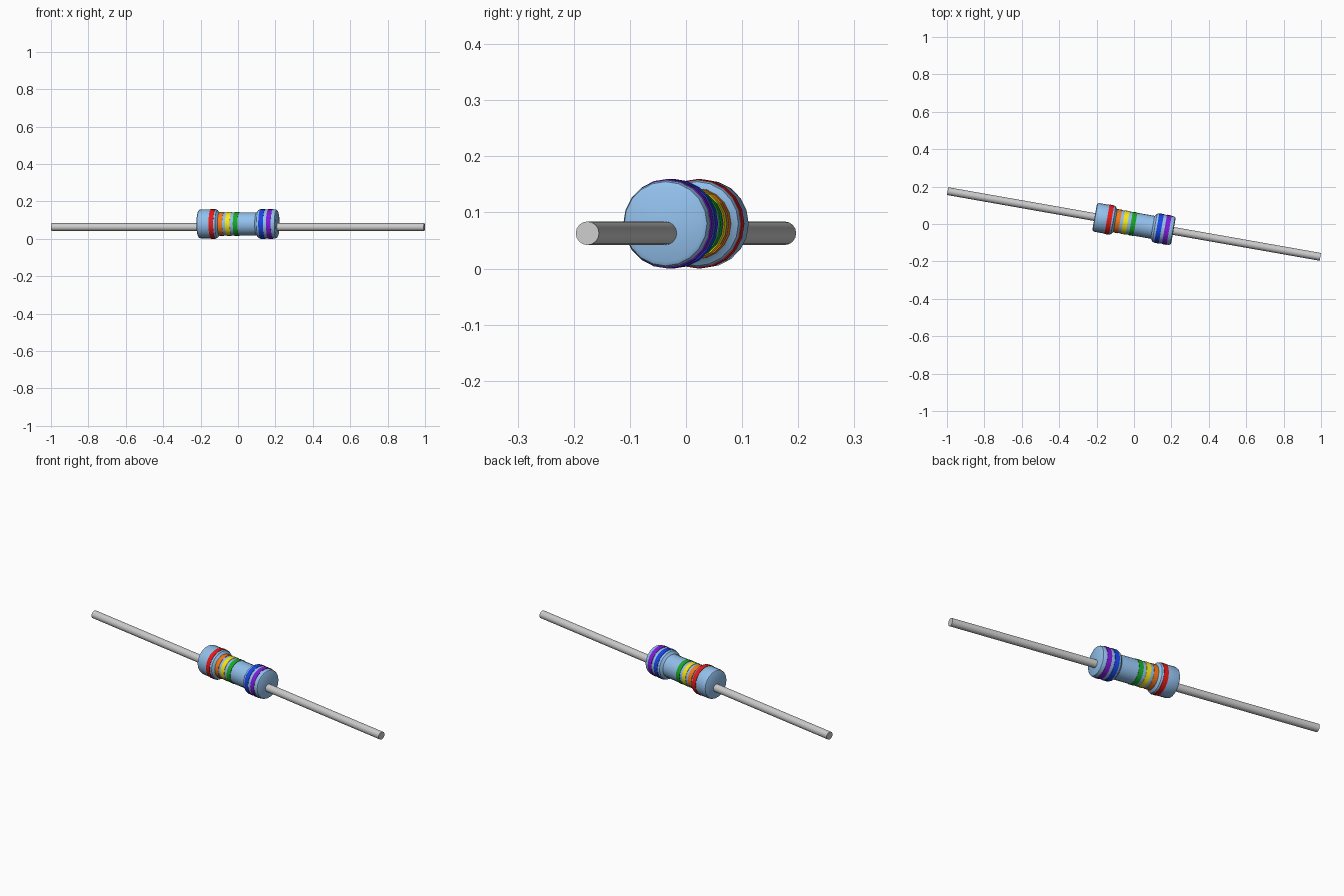
import bpy, bmesh, math
from mathutils import Matrix

if "Cube" in bpy.data.objects:
    bpy.data.objects.remove(bpy.data.objects["Cube"])

TILT = Matrix.Rotation(math.radians(-10), 4, 'Z')
CZ = 0.08          # body axis height
WIRE_Z = 0.063     # leads sit slightly below the body axis


def material(name, rgb):
    m = bpy.data.materials.new(name)
    m.diffuse_color = (*rgb, 1)
    m.use_nodes = True
    m.node_tree.nodes["Principled BSDF"].inputs["Base Color"].default_value = m.diffuse_color
    return m


def lathe(name, profile, z, sides, mat=None, closed=False):
    """Spin (position along axis, radius) points around the part's long axis."""
    bm = bmesh.new()
    rings = []
    for t, r in profile:
        rings.append([bm.verts.new((t, r * math.sin(a), r * math.cos(a)))
                      for a in (2 * math.pi * i / sides for i in range(sides))])
    pairs = list(zip(rings, rings[1:]))
    if closed:
        pairs.append((rings[-1], rings[0]))
    else:
        bm.faces.new(rings[0])
        bm.faces.new(rings[-1])
    for a, b in pairs:
        for i in range(sides):
            j = (i + 1) % sides
            bm.faces.new((a[i], a[j], b[j], b[i]))
    bmesh.ops.recalc_face_normals(bm, faces=bm.faces)
    bm.transform(Matrix.Translation((0, 0, z)) @ TILT)
    me = bpy.data.meshes.new(name)
    bm.to_mesh(me)
    bm.free()
    ob = bpy.data.objects.new(name, me)
    bpy.context.collection.objects.link(ob)
    if mat:
        me.materials.append(mat)
    bpy.ops.object.select_all(action='DESELECT')
    ob.select_set(True)
    bpy.context.view_layer.objects.active = ob
    bpy.ops.object.shade_smooth_by_angle(angle=math.radians(35))
    return ob


# body: two bulged end caps joined by a narrower barrel
half = [(0.214, 0.068), (0.210, 0.075), (0.201, 0.078), (0.121, 0.078),
        (0.112, 0.075), (0.107, 0.068), (0.101, 0.062)]
profile = [(-t, r) for t, r in half] + half[::-1]
lathe("resistor_body", profile, CZ, 20, material("body_blue", (0.29, 0.53, 0.84)))

# colour bands: thin rings hugging the body
bands = [("red", -0.134, 0.078, (0.8, 0.01, 0.01)),
         ("orange", -0.088, 0.062, (0.9, 0.2, 0.01)),
         ("yellow", -0.047, 0.062, (0.95, 0.8, 0.01)),
         ("green", -0.005, 0.062, (0.01, 0.4, 0.02)),
         ("blue", 0.136, 0.078, (0.01, 0.06, 0.8)),
         ("violet", 0.178, 0.078, (0.22, 0.01, 0.7))]
for color, t, r, rgb in bands:
    w, lo, hi = 0.0125, r - 0.004, r + 0.0018
    lathe(color + "_band", [(t - w, lo), (t - w, hi), (t + w, hi), (t + w, lo)],
          CZ, 20, material(color, rgb), closed=True)

# wire leads
for side, s in (("left", -1), ("right", 1)):
    lathe(side + "_lead", [(s * 0.19, 0.021), (s * 1.0117, 0.021)], WIRE_Z, 16)
